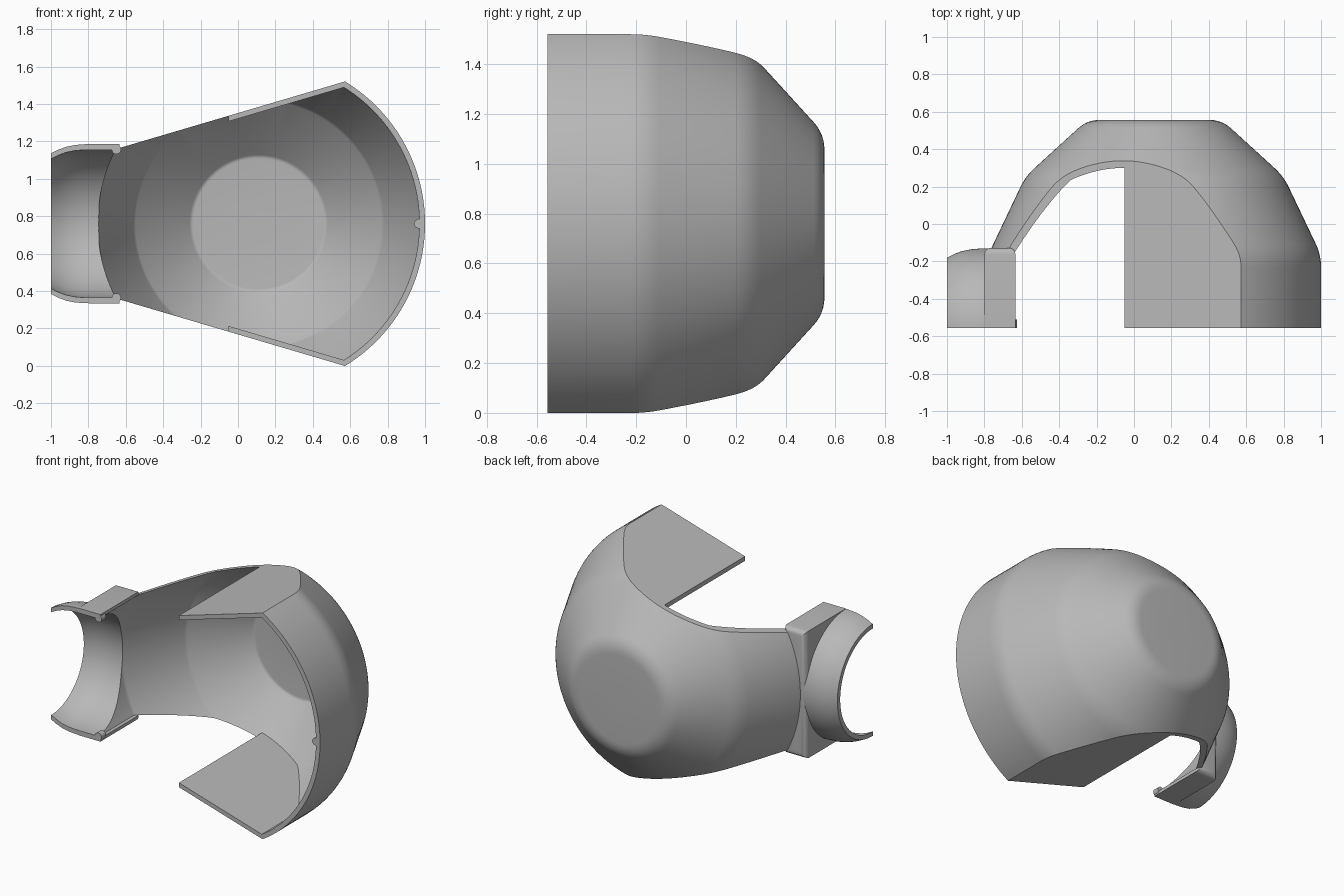
import bpy, bmesh, math
from mathutils import Vector

if "Cube" in bpy.data.objects:
    bpy.data.objects.remove(bpy.data.objects["Cube"], do_unlink=True)

CX, CZ, FRONT = 0.11, 0.76, -0.556
WALL = 0.03

grey = bpy.data.materials.new("matte_grey")
grey.use_nodes = True
grey.diffuse_color = (0.48, 0.48, 0.48, 1)
grey.node_tree.nodes["Principled BSDF"].inputs["Base Color"].default_value = (0.48, 0.48, 0.48, 1)


def finish(name, bm):
    bmesh.ops.recalc_face_normals(bm, faces=bm.faces[:])
    me = bpy.data.meshes.new(name)
    bm.to_mesh(me)
    bm.free()
    me.materials.append(grey)
    ob = bpy.data.objects.new(name, me)
    bpy.context.collection.objects.link(ob)
    return ob


def rounded(points, cut, steps=6):
    """Round the inner corners of an open profile."""
    pts = [Vector(p) for p in points]
    out = [pts[0]]
    for a, b, c in zip(pts, pts[1:], pts[2:]):
        p = b + (a - b).normalized() * cut
        q = b + (c - b).normalized() * cut
        for i in range(steps + 1):
            t = i / steps
            out.append(p * (1 - t) ** 2 + b * 2 * t * (1 - t) + q * t * t)
    return out + [pts[-1]]


def lathe(name, profile, place, segs=128):
    """Solid of revolution from (radius, height) points, capped at both ends."""
    bm = bmesh.new()
    rings = []
    for r, h in profile:
        rings.append([bm.verts.new(place(r * math.cos(a), r * math.sin(a), h))
                      for a in (2 * math.pi * i / segs for i in range(segs))])
    for lo, hi in zip(rings, rings[1:]):
        for i in range(segs):
            j = (i + 1) % segs
            bm.faces.new((lo[i], lo[j], hi[j], hi[i]))
    bm.faces.new(rings[0])
    bm.faces.new(rings[-1])
    return finish(name, bm)


def prism(name, outline, y0, y1):
    """Extrude an (x, z) outline along y."""
    bm = bmesh.new()
    face = bm.faces.new([bm.verts.new((x, y0, z)) for x, z in outline])
    new = bmesh.ops.extrude_face_region(bm, geom=[face])["geom"]
    bmesh.ops.translate(bm, vec=(0, y1 - y0, 0),
                        verts=[v for v in new if isinstance(v, bmesh.types.BMVert)])
    return finish(name, bm)


def mirrored(half):
    """Close an upper outline with its mirror image below the centre line."""
    return [(x, CZ + h) for x, h in half] + [(x, CZ - h) for x, h in reversed(half)]


def combine(ob, other, operation):
    mod = ob.modifiers.new("cut", 'BOOLEAN')
    mod.operation, mod.solver, mod.object = operation, 'EXACT', other
    bpy.context.view_layer.objects.active = ob
    bpy.ops.object.modifier_apply(modifier=mod.name)


def wedge(x):
    return 0.76 + 0.295 * (x - 0.57)


def along_y(a, b, h):
    return (CX + a, h, CZ + b)


def along_x(a, b, h):
    return (h, FRONT + a, CZ + b)


# Chamber: domed drum trimmed to a wedge
chamber = lathe("chamber_shell", rounded(
    [(0.89, FRONT), (0.89, -0.165), (0.69, 0.255), (0.36, 0.556), (0.05, 0.556)], 0.065), along_y)
wedge_block = prism("wedge_block", mirrored([(-0.95, wedge(-0.95)), (1.1, wedge(1.1))]), -0.9, 0.9)
combine(chamber, wedge_block, 'INTERSECT')

# Hollow: side walls stay only on the wide half
inner = [(0.86, -0.8), (0.86, -0.172), (0.665, 0.237), (0.36, 0.526), (0.05, 0.526)]
cavity = lathe("chamber_cavity", rounded(inner, 0.012, 3), along_y)
neck_trim = lathe("neck_trim", rounded(inner, 0.012, 3), along_y)
combine(neck_trim, wedge_block, 'INTERSECT')
edge = -0.05
opening = prism("opening", mirrored([(-0.95, 0.95), (edge, 0.95), (edge, wedge(edge) - WALL),
                                     (1.1, wedge(1.1) - WALL)]), -0.9, 0.9)
combine(cavity, opening, 'INTERSECT')
combine(chamber, cavity, 'DIFFERENCE')

# Neck: half barrel running into a rounded collar block
bulge = [(0.376, -1.0), (0.396, -0.96), (0.411, -0.92), (0.421, -0.87), (0.425, -0.82)]
neck = lathe("neck", bulge + [(0.425, -0.67)], along_x)
bore = lathe("neck_bore", [(0.34, -1.02)] + [(r - WALL, h) for r, h in bulge] + [(0.395, -0.6)], along_x)

bm = bmesh.new()
bmesh.ops.create_cube(bm, size=1)
for v in bm.verts:
    v.co = (-0.717 + v.co.x * 0.166, -0.41 + v.co.y * 0.564, CZ + v.co.z * 0.854)
back = [e for e in bm.edges if all(v.co.y > -0.2 for v in e.verts)]
bmesh.ops.bevel(bm, geom=back, offset=0.035, segments=5, profile=0.5, affect='EDGES')
collar = finish("collar_block", bm)
front_cut = prism("front_cut", mirrored([(-1.3, 1.2), (1.3, 1.2)]), -1.5, FRONT)

combine(neck, collar, 'UNION')
for cutter in (bore, neck_trim, front_cut):
    combine(neck, cutter, 'DIFFERENCE')
combine(chamber, bore, 'DIFFERENCE')

# Alignment pegs on the open rim
pegs = []
for name, x, z in (("upper_peg", -0.65, 1.157), ("lower_peg", -0.65, 0.363), ("side_peg", 0.966, 0.76)):
    pegs.append(lathe(name, [(0.025, FRONT), (0.025, -0.51)],
                      lambda a, b, h, x=x, z=z: (x + a, h, z + b), 20))

for helper in (wedge_block, cavity, neck_trim, opening, bore, collar, front_cut):
    bpy.data.objects.remove(helper, do_unlink=True)

bpy.ops.object.select_all(action='DESELECT')
for ob in [chamber, neck] + pegs:
    ob.select_set(True)
bpy.context.view_layer.objects.active = chamber
bpy.ops.object.shade_smooth_by_angle(angle=math.radians(25))
